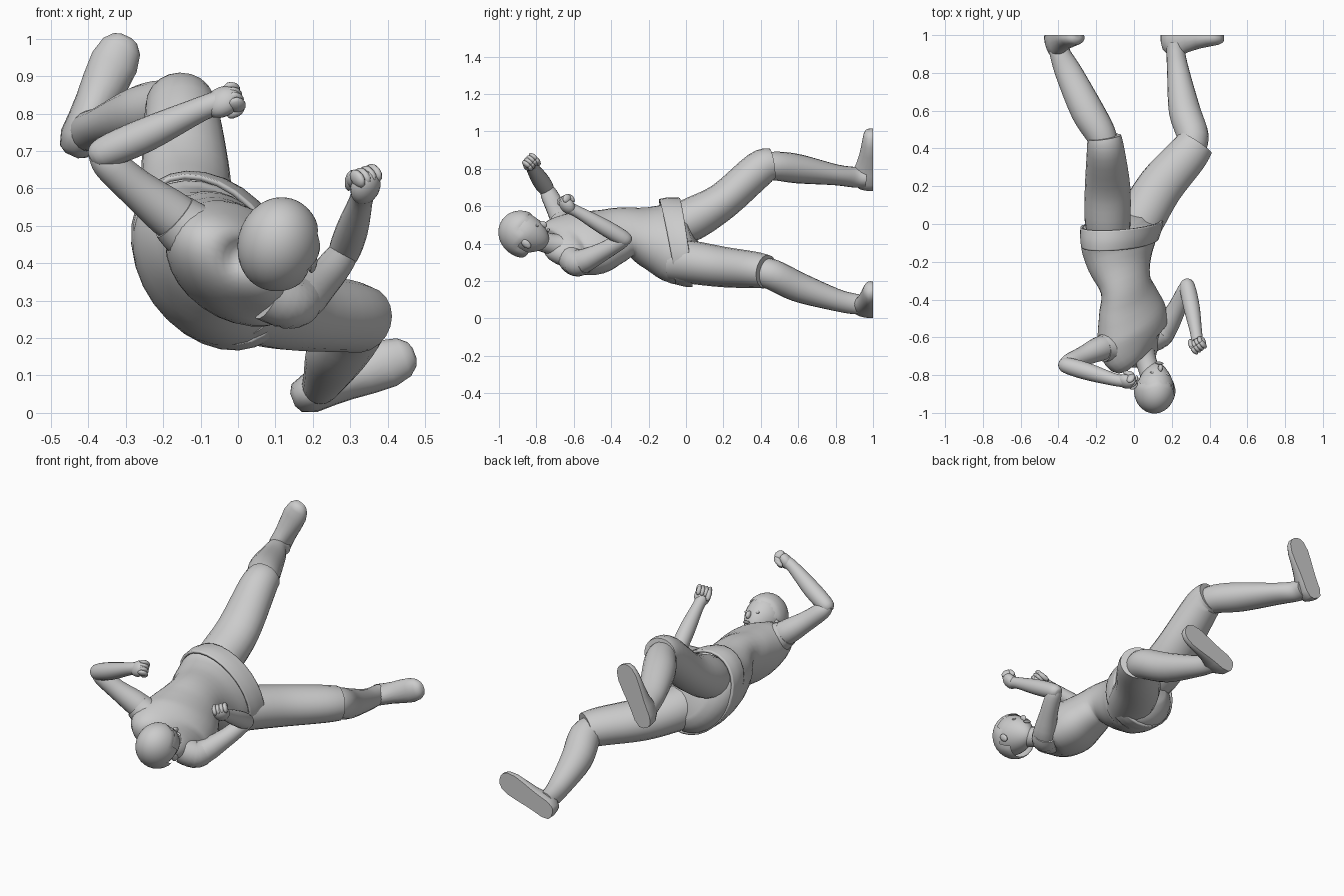
import bpy, bmesh
from math import sin, cos, pi, radians
from mathutils import Vector, Matrix

if "Cube" in bpy.data.objects:
    bpy.data.objects.remove(bpy.data.objects["Cube"])


def finish(bm, name):
    bmesh.ops.recalc_face_normals(bm, faces=bm.faces)
    me = bpy.data.meshes.new(name)
    bm.to_mesh(me)
    bm.free()
    for p in me.polygons:
        p.use_smooth = True
    ob = bpy.data.objects.new(name, me)
    bpy.context.collection.objects.link(ob)
    bpy.context.view_layer.objects.active = ob
    ob.select_set(True)
    bpy.ops.object.shade_smooth_by_angle(angle=radians(50))
    ob.select_set(False)
    return ob


def skin(bm, rings, caps=True):
    vr = [[bm.verts.new(p) for p in r] for r in rings]
    n = len(vr[0])
    for a, b in zip(vr, vr[1:]):
        for i in range(n):
            bm.faces.new((a[i], a[(i + 1) % n], b[(i + 1) % n], b[i]))
    if caps:
        bm.faces.new(vr[0])
        bm.faces.new(vr[-1])


def loft(name, keys, t=0, tilt=0, caps=True, n=20, sub=4):
    """keys: x, y, z, half width, half depth, width angle in the xz plane"""
    K = []
    for k in keys:
        k = list(k)
        if len(k) == 4:
            k.append(k[3])
        if len(k) == 5:
            k.append(t)
        K.append(k)
    pts = []
    for i in range(len(K) - 1):
        p0, p1, p2, p3 = K[max(i - 1, 0)], K[i], K[i + 1], K[min(i + 2, len(K) - 1)]
        for s in range(sub):
            u = s / sub
            pts.append([b + .5 * u * (c - a + u * (2 * a - 5 * b + 4 * c - d + u * (3 * (b - c) + d - a)))
                        for a, b, c, d in zip(p0, p1, p2, p3)])
    pts.append(K[-1])
    rings = []
    for i, p in enumerate(pts):
        c = Vector(p[:3])
        T = (Vector(pts[min(i + 1, len(pts) - 1)][:3]) - Vector(pts[max(i - 1, 0)][:3])).normalized()
        L = Vector((cos(radians(p[5])), 0, sin(radians(p[5]))))
        L = (L - T * L.dot(T)).normalized()
        D = T.cross(L)
        rings.append([c + L * p[3] * cos(2 * pi * j / n) + D * p[4] * sin(2 * pi * j / n)
                      + Vector((0, tilt * p[3] * cos(2 * pi * j / n), 0)) for j in range(n)])
    bm = bmesh.new()
    skin(bm, rings, caps)
    return finish(bm, name)


def frame(c, x, y):
    """matrix at c with axes x, y (made square) and x cross y"""
    x = Vector(x).normalized()
    y = Vector(y)
    y = (y - x * y.dot(x)).normalized()
    m = Matrix((x, y, x.cross(y))).transposed().to_4x4()
    m.translation = Vector(c)
    return m


def blob(bm, m, loc, size, seg=16):
    bmesh.ops.create_uvsphere(bm, u_segments=seg, v_segments=seg // 2 + 2, radius=1,
                              matrix=m @ Matrix.Translation(loc) @ Matrix.Diagonal((*size, 1)))


# torso and neck
loft("torso", [(.06, -.73, .39, .045, .045, -34), (.045, -.70, .375, .11, .075, -34),
               (.008, -.635, .386, .193, .126, -34), (-.012, -.53, .403, .202, .148, -37),
               (-.032, -.42, .437, .172, .128, -40), (-.045, -.32, .462, .147, .114, -45),
               (-.072, -.2, .428, .19, .153, -50), (-.08, -.1, .402, .237, .175, -54),
               (-.075, -.01, .4, .23, .177, -54), (-.06, .05, .41, .14, .1, -54)], tilt=.24, n=28)
loft("neck", [(.04, -.66, .385, .07), (.065, -.73, .40, .056), (.1, -.84, .435, .055)])

# shirt hem around the hips
hem = loft("hem", [(-.075, -.10, .41, .25, .18, -54), (-.07, -.05, .409, .26, .192, -54),
                   (-.065, 0, .406, .26, .197, -54)], tilt=.24, caps=False, n=28)
mod = hem.modifiers.new("thick", "SOLIDIFY")
mod.thickness = .014

# shorts legs
loft("left_thigh", [(-.13, -.07, .49, .11, .10), (-.14, .03, .53, .122, .115), (-.14, .2, .63, .12, .1),
                    (-.15, .39, .798, .1, .096), (-.158, .46, .825, .09, .085)])
loft("right_thigh", [(0, -.07, .31, .11, .11), (.04, .03, .3, .125, .115), (.14, .2, .275, .122, .108),
                     (.278, .36, .26, .11, .098), (.328, .43, .25, .1, .09)])

# shins
loft("left_shin", [(-.15, .4, .81, .07), (-.178, .48, .815, .081, .077), (-.248, .6, .8, .088, .078),
                   (-.345, .8, .768, .072, .056), (-.39, .9, .755, .056, .055), (-.4, .96, .75, .055, .05)])
loft("right_shin", [(.29, .38, .25, .075), (.312, .46, .235, .084, .082), (.268, .6, .168, .084, .08),
                    (.235, .8, .1, .06, .06), (.222, .9, .078, .05, .055), (.22, .96, .075, .05)])

# shoes, soles flat against y = 1
SHOE = [(0, .018, .04), (.012, .04, .08), (.05, .054, .115), (.1, .054, .115), (.15, .056, .09),
        (.21, .062, .072), (.27, .065, .06), (.315, .054, .052), (.338, .034, .042), (.345, .014, .022)]


def shoe(name, heel, toe):
    h, t = Vector((heel[0], 1, heel[1])), Vector((toe[0], 1, toe[1]))
    d = (t - h).normalized()
    up = Vector((0, -1, 0))
    w = d.cross(up)
    n = 20
    bm = bmesh.new()
    skin(bm, [[h + d * (s * (t - h).length / .345) + w * (a * cos(2 * pi * j / n))
               + up * (.014 + (b - .014) * sin(2 * pi * j / n) if sin(2 * pi * j / n) > -.1 else 0)
               for j in range(n)] for s, a, b in SHOE])
    finish(bm, name)


shoe("left_shoe", (-.445, .688), (-.298, 1.008))
shoe("right_shoe", (.146, .035), (.472, .16))

# arms: upper arm, forearm, sleeve cuff
loft("left_upper_arm", [(-.09, -.65, .47, .05), (-.165, -.655, .52, .066), (-.27, -.7, .6, .052),
                        (-.35, -.735, .67, .044), (-.385, -.748, .7, .022)], t=50)
loft("left_forearm", [(-.39, -.74, .68, .022), (-.36, -.748, .695, .042), (-.25, -.78, .742, .046),
                      (-.1, -.825, .812, .033), (-.05, -.83, .83, .033)], t=110)
loft("right_upper_arm", [(.08, -.59, .34, .05), (.15, -.57, .3, .066), (.225, -.45, .355, .05),
                         (.275, -.345, .415, .042), (.288, -.31, .43, .025)])
loft("right_forearm", [(.275, -.305, .405, .022), (.282, -.33, .425, .041), (.305, -.44, .49, .043),
                       (.328, -.57, .565, .032), (.335, -.62, .59, .032)])
loft("left_sleeve", [(-.08, -.65, .455, .08), (-.135, -.652, .492, .078), (-.17, -.66, .522, .07)], t=50)
loft("right_sleeve", [(.08, -.61, .32, .075), (.135, -.585, .297, .073), (.165, -.545, .303, .067)])


# fists: palm, four curled fingers, thumb
def fist(name, c, along, palm):
    m = frame(c, along, palm)
    bm = bmesh.new()
    blob(bm, m, (-.008, 0, 0), (.052, .034, .043))
    for i in range(4):
        z = (i - 1.5) * .019
        blob(bm, m, (.026, .006, z), (.023, .03, .0135), 10)
        blob(bm, m, (.01, .03, z), (.026, .014, .013), 10)
    blob(bm, m, (-.002, .036, .026), (.034, .014, .014), 10)
    finish(bm, name)


fist("left_fist", (-.035, -.835, .835), (.75, -.15, .4), (.1, .6, -.5))
fist("right_fist", (.342, -.64, .61), (.12, -.5, .65), (-.5, .5, .45))

# head: axes are side, face, crown
H = frame((.11, -.868, .449), (.95, -.13, -.27), (.3, .62, .72))
bm = bmesh.new()
bmesh.ops.create_uvsphere(bm, u_segments=28, v_segments=20, radius=1)
for v in bm.verts:
    x, f, u = v.co
    if u < 0:
        x *= 1 + .3 * u
        f = f * (1 + .2 * u) - .28 * u
    v.co = H @ Vector((x * .1, f * .112, u * .133))
finish(bm, "head")

# hair: shell hanging lower at the back, its fringe edge tucked to the forehead
bm = bmesh.new()
bmesh.ops.create_uvsphere(bm, u_segments=36, v_segments=28, radius=1)


def hair_low(f, x):
    if f < -.2:
        return -.65
    return -.12 if f < .35 else .2 + .1 * sin(9 * x)


bmesh.ops.delete(bm, geom=[v for v in bm.verts if v.co.z < hair_low(v.co.y, v.co.x)], context="VERTS")
for v in bm.verts:
    k = .95 if v.is_boundary else 1
    v.co = H @ Vector((v.co.x * .11 * k, (v.co.y * .123 - .003) * k, v.co.z * .134 + .005))
finish(bm, "hair")

# face details
bm = bmesh.new()
blob(bm, H, (0, .113, -.045), (.012, .018, .022), 10)
blob(bm, H, (0, .106, -.085), (.024, .009, .007), 10)
for s in (-1, 1):
    blob(bm, H, (s * .038, .099, -.02), (.017, .006, .008), 10)
    blob(bm, H, (s * .098, -.002, -.035), (.011, .02, .032), 10)
finish(bm, "face_and_ears")
